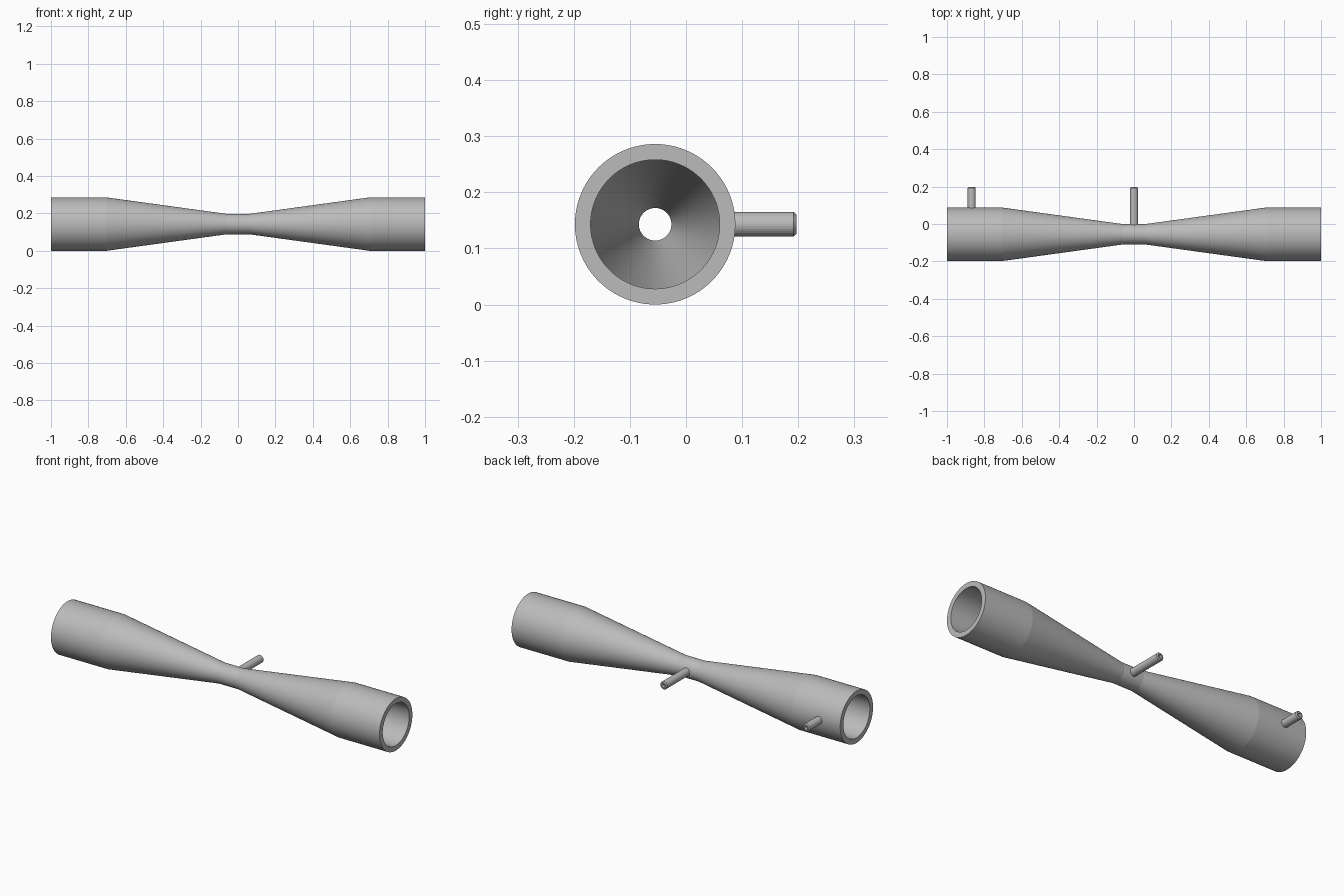
import bpy
import bmesh
import math
from mathutils import Matrix, Vector

if "Cube" in bpy.data.objects:
    bpy.data.objects.remove(bpy.data.objects["Cube"], do_unlink=True)

AXIS = Vector((0, -0.055, 0.143))   # centre line of the tube
TIP_Y = 0.197                       # outer end of the taps
BORE = 0.01
TAP_RADIUS = 0.0215

metal = bpy.data.materials.new("light grey metal")
metal.use_nodes = True
metal.diffuse_color = (0.5, 0.5, 0.5, 1)
metal.node_tree.nodes["Principled BSDF"].inputs["Base Color"].default_value = (0.5, 0.5, 0.5, 1)


def lathe(name, loop, direction, origin, sides):
    """Turn a closed (along, radius) loop around the given axis."""
    bm = bmesh.new()
    side = Vector((0, 0, 1))
    verts = [bm.verts.new(direction * a + side * r) for a, r in loop]
    edges = [bm.edges.new((verts[i - 1], verts[i])) for i in range(len(verts))]
    bmesh.ops.spin(bm, geom=verts + edges, cent=(0, 0, 0), axis=direction,
                   angle=math.tau, steps=sides, use_merge=True)
    bmesh.ops.remove_doubles(bm, verts=bm.verts, dist=1e-5)
    bmesh.ops.recalc_face_normals(bm, faces=bm.faces)
    mesh = bpy.data.meshes.new(name)
    bm.to_mesh(mesh)
    bm.free()
    obj = bpy.data.objects.new(name, mesh)
    obj.location = origin
    mesh.materials.append(metal)
    bpy.context.collection.objects.link(obj)
    return obj


def select_only(obj):
    bpy.ops.object.select_all(action='DESELECT')
    obj.select_set(True)
    bpy.context.view_layer.objects.active = obj


# Hollow tube narrowing to a throat in the middle
stations = [-1, -0.705, -0.06, 0.06, 0.705, 1]
outer = [0.143, 0.143, 0.0545, 0.0545, 0.143, 0.143]
inner = [0.115, 0.115, 0.029, 0.029, 0.115, 0.115]
wall = list(zip(stations, outer)) + list(zip(stations, inner))[::-1]
tube = lathe("venturi_tube", wall, Vector((1, 0, 0)), AXIS, 96)

# Pressure taps on the back, each with a bore drilled through the wall
parts = [tube]
for name, x, start in (("inlet_tap", -0.868, 0.13), ("throat_tap", 0, 0.045)):
    origin = AXIS + Vector((x, 0, 0))
    tip = TIP_Y - AXIS.y
    loop = [(start, BORE), (start, TAP_RADIUS), (tip - 0.005, TAP_RADIUS),
            (tip, TAP_RADIUS - 0.005), (tip, BORE)]
    parts.append(lathe(name, loop, Vector((0, 1, 0)), origin, 32))

    bm = bmesh.new()
    bmesh.ops.create_cone(bm, cap_ends=True, segments=32, radius1=BORE,
                          radius2=BORE, depth=tip,
                          matrix=Matrix.Translation((0, tip / 2, 0))
                          @ Matrix.Rotation(math.pi / 2, 4, 'X'))
    mesh = bpy.data.meshes.new(name + "_drill")
    bm.to_mesh(mesh)
    bm.free()
    mesh.materials.append(metal)
    drill = bpy.data.objects.new(name + "_drill", mesh)
    drill.location = origin
    bpy.context.collection.objects.link(drill)
    bpy.context.view_layer.update()

    cut = tube.modifiers.new("bore", 'BOOLEAN')
    cut.operation = 'DIFFERENCE'
    cut.solver = 'EXACT'
    cut.object = drill
    select_only(tube)
    bpy.ops.object.modifier_apply(modifier=cut.name)
    bpy.data.objects.remove(drill, do_unlink=True)

# Smooth round walls with crisp rims and cone breaks
for obj in parts:
    select_only(obj)
    bpy.ops.object.shade_smooth_by_angle(angle=math.radians(6))
